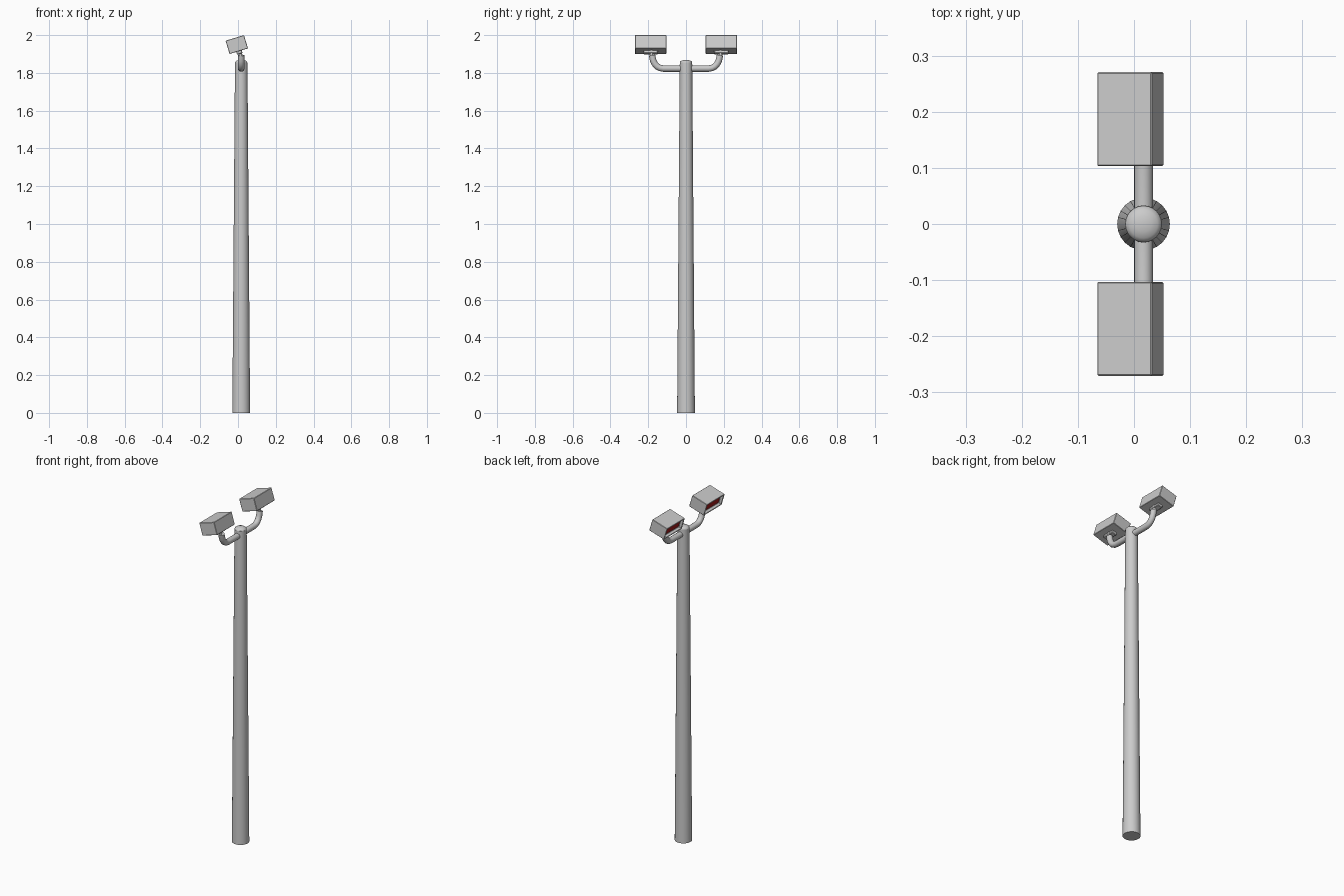
import bpy, bmesh, math
from mathutils import Vector, Matrix

if "Cube" in bpy.data.objects:
    bpy.data.objects.remove(bpy.data.objects["Cube"])

PX = 0.017                     # pole axis x
TILT = math.radians(-17)       # lamp tilt about y

red = bpy.data.materials.new("dark_red")
red.diffuse_color = (0.35, 0.01, 0.01, 1)
red.use_nodes = True
red.node_tree.nodes["Principled BSDF"].inputs["Base Color"].default_value = red.diffuse_color
grey = bpy.data.materials.new("grey")
grey.diffuse_color = (0.8, 0.8, 0.8, 1)
grey.use_nodes = True
grey.node_tree.nodes["Principled BSDF"].inputs["Base Color"].default_value = grey.diffuse_color


def finish(bm, name, mats=(), smooth=True):
    bmesh.ops.recalc_face_normals(bm, faces=bm.faces)
    me = bpy.data.meshes.new(name)
    bm.to_mesh(me)
    bm.free()
    ob = bpy.data.objects.new(name, me)
    bpy.context.collection.objects.link(ob)
    for m in mats:
        me.materials.append(m)
    if smooth:
        bpy.ops.object.select_all(action='DESELECT')
        ob.select_set(True)
        bpy.context.view_layer.objects.active = ob
        bpy.ops.object.shade_smooth_by_angle(angle=math.radians(35))
    return ob


def lathe(name, profile, loc, n=24):
    bm = bmesh.new()
    rings = [[bm.verts.new((loc[0] + r * math.cos(2 * math.pi * i / n),
                            loc[1] + r * math.sin(2 * math.pi * i / n), z))
              for i in range(n)] for r, z in profile]
    for a, b in zip(rings, rings[1:]):
        for i in range(n):
            j = (i + 1) % n
            bm.faces.new((a[i], a[j], b[j], b[i]))
    bm.faces.new(rings[0])
    bm.faces.new(rings[-1])
    return finish(bm, name)


def tube(name, pts, r, n=16):
    # pipe swept along a path lying in the yz plane
    bm = bmesh.new()
    pts = [Vector(p) for p in pts]
    rings = []
    for k, p in enumerate(pts):
        t = (pts[min(k + 1, len(pts) - 1)] - pts[max(k - 1, 0)]).normalized()
        u = Vector((1, 0, 0))
        v = t.cross(u)
        rings.append([bm.verts.new(p + r * (math.cos(2 * math.pi * i / n) * u +
                                            math.sin(2 * math.pi * i / n) * v))
                      for i in range(n)])
    for a, b in zip(rings, rings[1:]):
        for i in range(n):
            j = (i + 1) % n
            bm.faces.new((a[i], a[j], b[j], b[i]))
    bm.faces.new(rings[0])
    bm.faces.new(rings[-1])
    return finish(bm, name)


def box(name, loc, dims, bevel, recess=False):
    bm = bmesh.new()
    bmesh.ops.create_cube(bm, size=1, matrix=Matrix.Diagonal((*dims, 1)))
    if recess:
        # open lamp mouth on the -x side with a red glass at the back
        bm.normal_update()
        mouth = min(bm.faces, key=lambda f: f.calc_center_median().x)
        bmesh.ops.inset_individual(bm, faces=[mouth], thickness=0.009)
        bmesh.ops.inset_individual(bm, faces=[mouth], thickness=0.002, depth=-0.018)
        mouth.material_index = 1
    ob = finish(bm, name, (grey, red) if recess else (), smooth=False)
    ob.location = loc
    ob.rotation_euler = (0, TILT, 0)
    b = ob.modifiers.new("bevel", 'BEVEL')
    b.width = bevel
    b.segments = 1
    return ob


# tapered pole and domed cap
lathe("pole", [(0.047, 0), (0.033, 1.855)], (PX, 0))
lathe("pole_cap", [(0.033, 1.853), (0.031, 1.859), (0.025, 1.864),
                   (0.014, 1.868), (0.003, 1.869)], (PX, 0))

for side, s in (("left", -1), ("right", 1)):
    # curved arm
    path = [(0, 1.823), (0.12, 1.823), (0.138, 1.826), (0.154, 1.835),
            (0.166, 1.849), (0.174, 1.866), (0.18, 1.893)]
    tube("arm_" + side, [(PX, s * y, z) for y, z in path], 0.017)
    # stem between arm and lamp
    lathe("lamp_stem_" + side, [(0.009, 1.875), (0.009, 1.925)], (0.013, s * 0.183), 12)
    # mounting plate under the lamp
    box("lamp_bracket_" + side, (0.007, s * 0.187, 1.909), (0.03, 0.075, 0.018), 0.003)
    # lamp housing
    box("lamp_" + side, (-0.0065, s * 0.187, 1.95), (0.102, 0.167, 0.0735), 0.002, True)
